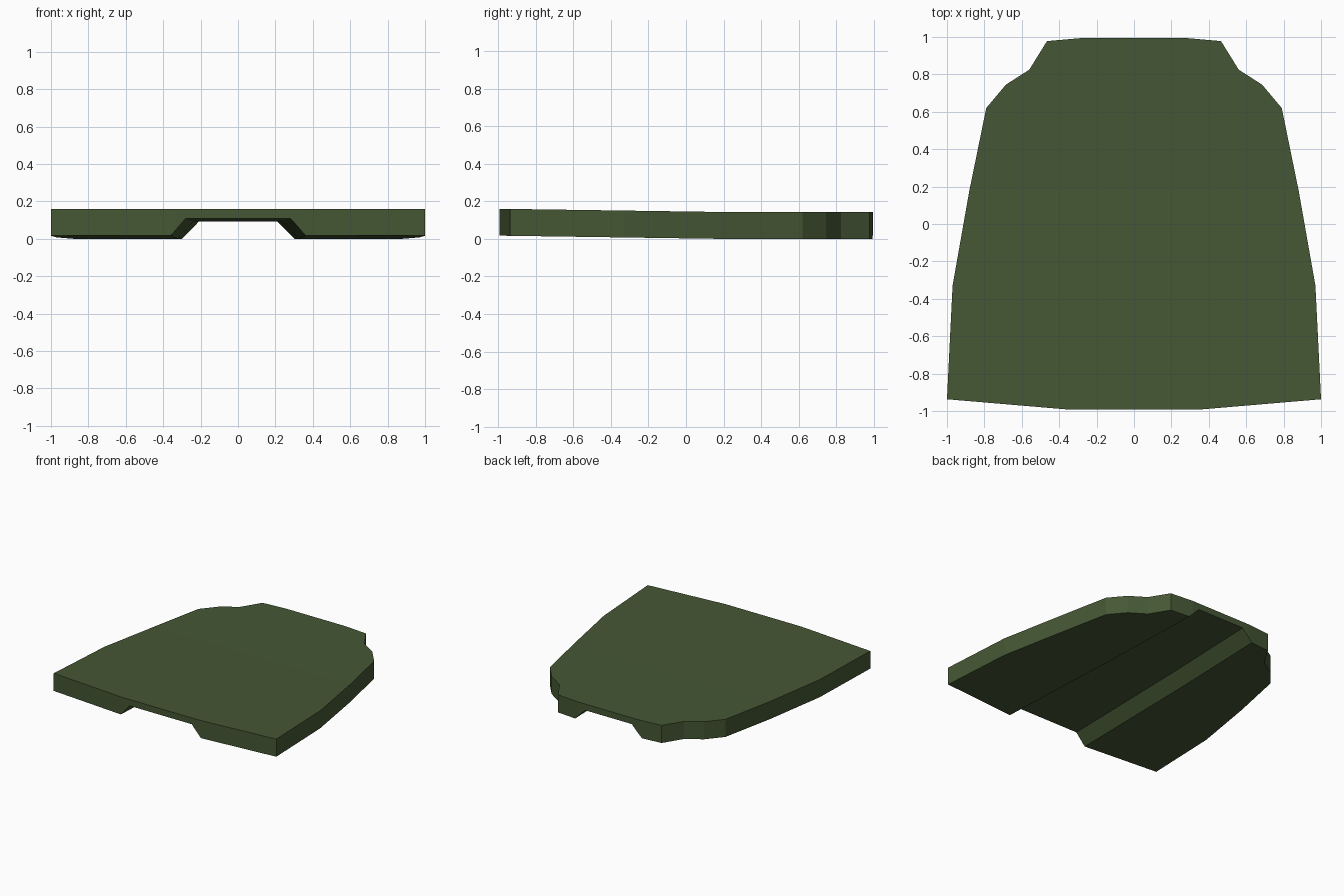
import bpy, bmesh

if "Cube" in bpy.data.objects:
    bpy.data.objects.remove(bpy.data.objects["Cube"])

THICK, RISE, BEND_Y = 0.143, 0.017, 0.18


def prism(name, ring_a, ring_b):
    """Closed solid between two matching rings of points."""
    bm = bmesh.new()
    a = [bm.verts.new(p) for p in ring_a]
    b = [bm.verts.new(p) for p in ring_b]
    bm.faces.new(a)
    bm.faces.new(b)
    n = len(a)
    for i in range(n):
        bm.faces.new((a[i], a[(i + 1) % n], b[(i + 1) % n], b[i]))
    bmesh.ops.recalc_face_normals(bm, faces=bm.faces[:])
    me = bpy.data.meshes.new(name)
    bm.to_mesh(me)
    bm.free()
    ob = bpy.data.objects.new(name, me)
    bpy.context.collection.objects.link(ob)
    return ob


# Slab: right half of the plan outline, mirrored
half = [(0.34, -0.993), (1.0, -0.937), (0.97, -0.33), (0.88, 0.18),
        (0.79, 0.62), (0.685, 0.745), (0.56, 0.825), (0.465, 0.978),
        (0.27, 0.995)]
outline = half + [(-x, y) for x, y in reversed(half)]
floor = prism("floor_panel",
              [(x, y, 0) for x, y in outline],
              [(x, y, THICK) for x, y in outline])


# Tapering channel along the underside
def channel(y):
    t = (y + 1) / 2
    low, high, depth = 0.36 - 0.06 * t, 0.28 - 0.07 * t, 0.092
    k = (low - high) / depth
    low += k * 0.1
    return [(-low, y, -0.1), (-high, y, depth), (high, y, depth), (low, y, -0.1)]


cutter = prism("channel_cutter", channel(-1.2), channel(1.2))
cutter.hide_render = True
mod = floor.modifiers.new("channel", 'BOOLEAN')
mod.operation = 'DIFFERENCE'
mod.solver = 'EXACT'
mod.object = cutter
bpy.context.view_layer.objects.active = floor
floor.select_set(True)
bpy.ops.object.modifier_apply(modifier=mod.name)
bpy.data.objects.remove(cutter, do_unlink=True)

# Front part kicks up slightly from the crease line
bm = bmesh.new()
bm.from_mesh(floor.data)
bmesh.ops.bisect_plane(bm, geom=bm.verts[:] + bm.edges[:] + bm.faces[:],
                       dist=1e-4, plane_co=(0, BEND_Y, 0), plane_no=(0, 1, 0))
for v in bm.verts:
    if v.co.y < BEND_Y:
        v.co.z += RISE * (BEND_Y - v.co.y) / (BEND_Y + 0.993)
bm.to_mesh(floor.data)
bm.free()

# Olive paint
mat = bpy.data.materials.new("olive")
mat.diffuse_color = (0.06, 0.095, 0.035, 1)
mat.use_nodes = True
mat.node_tree.nodes["Principled BSDF"].inputs["Base Color"].default_value = mat.diffuse_color
floor.data.materials.clear()
floor.data.materials.append(mat)
